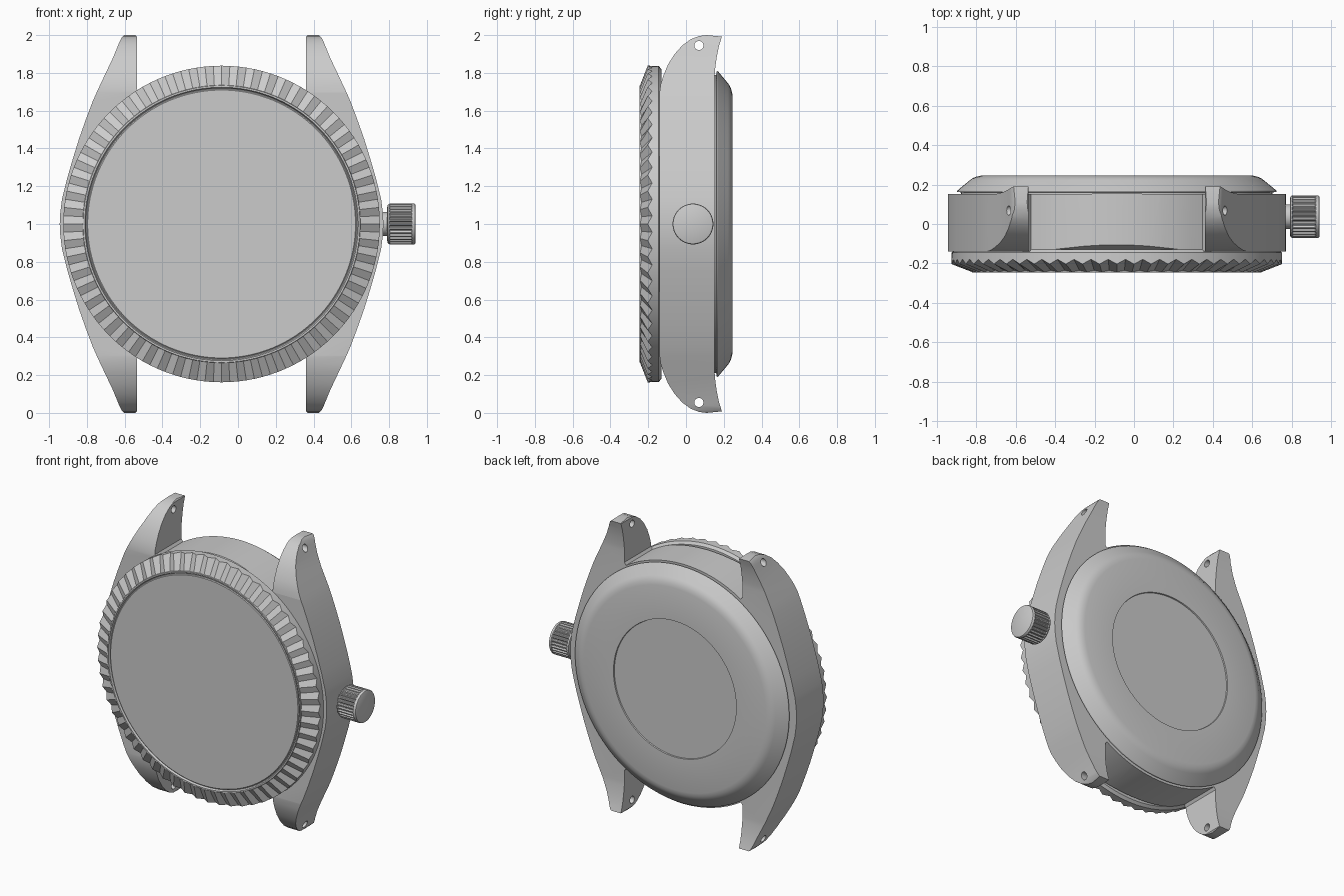
import bpy, bmesh
from math import sin, cos, pi, radians, sqrt

if "Cube" in bpy.data.objects:
    bpy.data.objects.remove(bpy.data.objects["Cube"])

CX, CZ = -0.087, 1.0          # axis of the watch head


def finish(name, bm, angle=28):
    bmesh.ops.recalc_face_normals(bm, faces=bm.faces)
    me = bpy.data.meshes.new(name)
    bm.to_mesh(me)
    bm.free()
    ob = bpy.data.objects.new(name, me)
    bpy.context.collection.objects.link(ob)
    smooth(ob, angle)
    return ob


def smooth(ob, angle=28):
    bpy.ops.object.select_all(action='DESELECT')
    ob.select_set(True)
    bpy.context.view_layer.objects.active = ob
    bpy.ops.object.shade_smooth_by_angle(angle=radians(angle))


def lathe(name, rows, place, segs=128, pattern=(0,)):
    """Rows are (radius, height[, radius change, height change in grooves])."""
    bm = bmesh.new()
    rings = []
    for r, h, *groove in rows:
        dr, dh = groove or (0, 0)
        ring = []
        for i in range(segs):
            p = pattern[i % len(pattern)]
            a = 2 * pi * i / segs
            rr = r + dr * p
            ring.append(bm.verts.new(place(rr * cos(a), rr * sin(a), h + dh * p)))
        rings.append(ring)
    for a, b in zip(rings, rings[1:]):
        for i in range(segs):
            j = (i + 1) % segs
            bm.faces.new((a[i], a[j], b[j], b[i]))
    bm.faces.new(rings[0])
    bm.faces.new(rings[-1])
    return finish(name, bm)


def head(u, v, h):            # lathe along y, on the watch axis
    return (CX + u, h, CZ + v)


def side(u, v, h):            # lathe along x, on the crown axis
    return (h, 0.037 + u, CZ + v)


def prism(name, pts, place, lo, hi):
    bm = bmesh.new()
    a = [bm.verts.new(place(u, v, lo)) for u, v in pts]
    b = [bm.verts.new(place(u, v, hi)) for u, v in pts]
    bm.faces.new(a)
    bm.faces.new(b)
    for i in range(len(pts)):
        j = (i + 1) % len(pts)
        bm.faces.new((a[i], a[j], b[j], b[i]))
    return finish(name, bm)


def boolean(ob, cutter, op):
    m = ob.modifiers.new(op, 'BOOLEAN')
    m.object, m.operation, m.solver = cutter, op, 'EXACT'
    bpy.context.view_layer.objects.active = ob
    bpy.ops.object.modifier_apply(modifier=m.name)
    bpy.data.objects.remove(cutter)


# Case with four lugs: front outline crossed with side profile
quarter = [(0.857, 0), (0.854, 0.06), (0.845, 0.13), (0.818, 0.24), (0.786, 0.35),
           (0.755, 0.45), (0.718, 0.555), (0.682, 0.65), (0.66, 0.70), (0.62, 0.785),
           (0.575, 0.88), (0.54, 0.965), (0.53, 0.985), (0.515, 1.0),
           (0.455, 1.0), (0.447, 0.99)]
R_MID, GAP = 0.82, 0.447
quarter.append((GAP, sqrt(R_MID ** 2 - GAP ** 2) + 0.025))
quarter += [(x, sqrt(R_MID ** 2 - x ** 2)) for x in
            (R_MID * sin(radians(d)) for d in range(32, -1, -4))]
half = quarter + [(-x, z) for x, z in quarter[-2::-1]]
outline = half + [(x, -z) for x, z in half[-2:0:-1]]
case = prism("case_with_lugs", outline, head, -0.14, 0.25)

profile = [(-0.14, 0.69), (-0.134, 0.74), (-0.12, 0.785), (-0.095, 0.845), (-0.06, 0.9),
           (-0.02, 0.945), (0.025, 0.978), (0.07, 0.995), (0.11, 1.0), (0.19, 0.992),
           (0.174, 0.94), (0.162, 0.88), (0.154, 0.82), (0.152, 0.79)]
profile = [(y - 0.001 if y == -0.14 else y, z) for y, z in profile]
profile += [(y, -z) for y, z in reversed(profile)]
boolean(case, prism("side_cutter", profile, lambda y, z, x: (x, y, CZ + z), -1.5, 1.5),
        'INTERSECT')

# Spring bar holes through the lugs
for z in (0.945, -0.945):
    hole = lathe("hole_cutter", [(0.024, -1.5), (0.024, 1.5)],
                 lambda u, v, h, z=z: (h, 0.068 + u, CZ + z + v), 24)
    boolean(case, hole, 'DIFFERENCE')
smooth(case)

# Fluted bezel, with a narrow plain lip inside
lathe("fluted_bezel", [(0.70, -0.13), (0.82, -0.13), (0.837, -0.145), (0.838, -0.203, 0, 0.024),
                       (0.735, -0.243, 0, 0.008), (0.733, -0.245), (0.724, -0.245),
                       (0.718, -0.232), (0.70, -0.232)],
      head, 120, (0, 1))

# Flat crystal
lathe("crystal", [(0.714, -0.2), (0.714, -0.237), (0.709, -0.241)], head)

# Case back with a shallow round recess
lathe("case_back", [(0.79, 0.12), (0.79, 0.16), (0.81, 0.163), (0.808, 0.17), (0.745, 0.222),
                    (0.733, 0.231), (0.715, 0.239), (0.69, 0.245), (0.465, 0.245),
                    (0.463, 0.237)], head)

# Crown stem tube and knurled crown
lathe("crown_tube", [(0.063, 0.70), (0.063, 0.80)], side, 48)
lathe("crown", [(0.09, 0.79), (0.102, 0.793), (0.108, 0.802), (0.108, 0.806, -0.009, 0),
                (0.108, 0.918, -0.009, 0), (0.108, 0.922), (0.108, 0.932), (0.105, 0.938),
                (0.099, 0.941)], side, 120, (0, 0, 1, 1))
